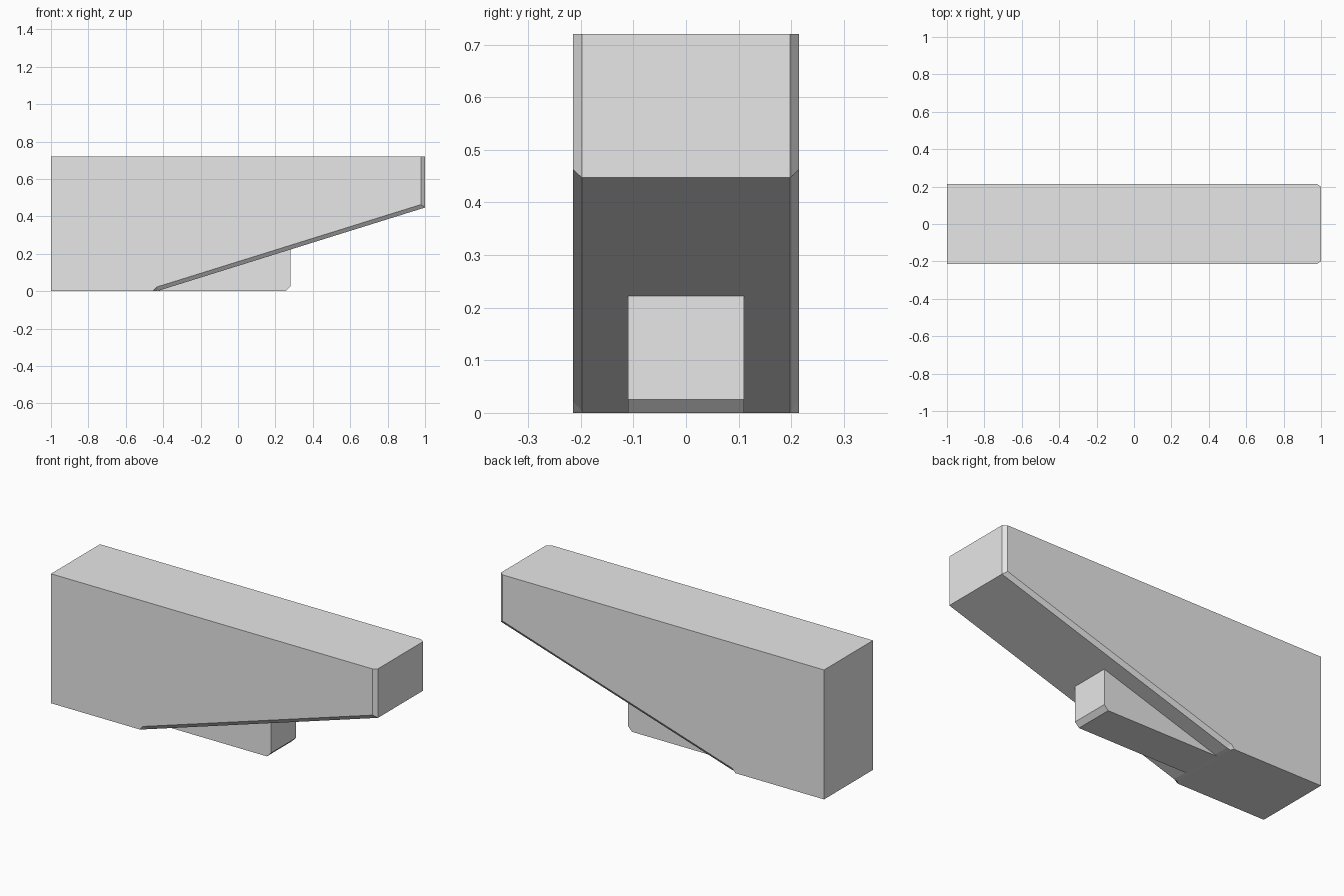
import bpy
import bmesh

cube = bpy.data.objects.get("Cube")
if cube:
    bpy.data.objects.remove(cube, do_unlink=True)

grey = bpy.data.materials.new("light grey")
grey.use_nodes = True
colour = (0.8, 0.8, 0.8, 1.0)
grey.diffuse_color = colour
grey.node_tree.nodes["Principled BSDF"].inputs["Base Color"].default_value = colour


def loft(name, rings):
    """Skin matching (x, z) outlines placed at successive y positions."""
    bm = bmesh.new()
    loops = [[bm.verts.new((x, y, z)) for x, z in outline] for y, outline in rings]
    for a, b in zip(loops, loops[1:]):
        for i in range(len(a)):
            j = (i + 1) % len(a)
            bm.faces.new((a[i], a[j], b[j], b[i]))
    bm.faces.new(loops[0])
    bm.faces.new(loops[-1])
    bmesh.ops.recalc_face_normals(bm, faces=bm.faces)
    mesh = bpy.data.meshes.new(name)
    bm.to_mesh(mesh)
    bm.free()
    mesh.materials.append(grey)
    obj = bpy.data.objects.new(name, mesh)
    bpy.context.collection.objects.link(obj)
    return obj


# Tapered body: the core outline steps in at the sides to form the chamfers
side = [(-1, 0), (-0.455, 0), (-0.435, 0.022), (0.978, 0.463), (0.978, 0.72), (-1, 0.72)]
core = [(-1, 0), (-0.44, 0), (-0.42, 0.004), (1, 0.447), (1, 0.72), (-1, 0.72)]
loft("tapered_body", [(-0.215, side), (-0.198, core), (0.198, core), (0.215, side)])

# Narrow foot under the slope, with a chamfered lower end
foot = [(-0.432, 0), (0.255, 0), (0.28, 0.025), (0.28, 0.226)]
loft("support_foot", [(-0.11, foot), (0.11, foot)])
